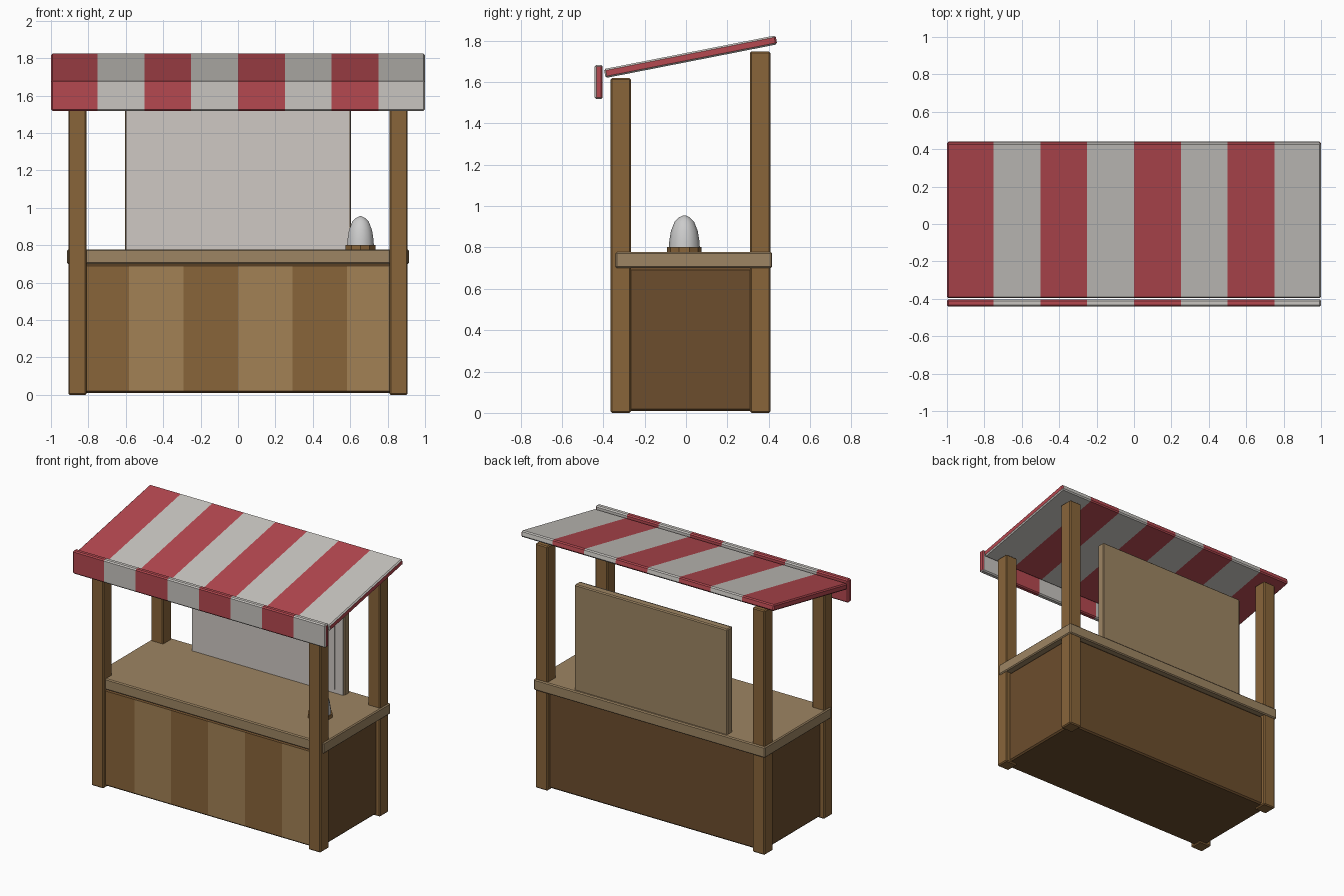
import bpy, bmesh
from math import radians, sin, cos, pi, atan2
from mathutils import Matrix

if "Cube" in bpy.data.objects:
    bpy.data.objects.remove(bpy.data.objects["Cube"])


def mat(name, r, g, b):
    m = bpy.data.materials.new(name)
    m.diffuse_color = (r, g, b, 1)
    m.use_nodes = True
    m.node_tree.nodes["Principled BSDF"].inputs["Base Color"].default_value = m.diffuse_color
    return m


RED = mat("red_cloth", 0.46, 0.065, 0.08)
WHITE = mat("white_cloth", 0.58, 0.56, 0.53)
WOOD = mat("wood", 0.25, 0.13, 0.042)
LIGHT = mat("light_wood", 0.36, 0.22, 0.09)
DARK = mat("dark_wood", 0.15, 0.075, 0.026)
TOP = mat("counter_wood", 0.34, 0.235, 0.125)
BOARD = mat("board_face", 0.62, 0.58, 0.55)


def finish(bm, name, mats, bevel=0.0):
    me = bpy.data.meshes.new(name)
    bm.to_mesh(me)
    bm.free()
    for m in mats:
        me.materials.append(m)
    ob = bpy.data.objects.new(name, me)
    bpy.context.collection.objects.link(ob)
    if bevel:
        b = ob.modifiers.new("edges", 'BEVEL')
        b.width = bevel
        b.segments = 1
        b.limit_method = 'ANGLE'
    return ob


def box(name, lo, hi, mats, bevel=0.007, cuts=0, pick=None, tilt=0.0):
    """Box from corner to corner, sliced along x, with a material picked per face."""
    size = [h - l for l, h in zip(lo, hi)]
    mid = [(h + l) / 2 for l, h in zip(lo, hi)]
    bm = bmesh.new()
    bmesh.ops.create_cube(bm, size=1)
    bmesh.ops.scale(bm, vec=size, verts=bm.verts)
    for i in range(1, cuts):
        x = -size[0] / 2 + size[0] * i / cuts
        bmesh.ops.bisect_plane(bm, geom=bm.verts[:] + bm.edges[:] + bm.faces[:],
                               plane_co=(x, 0, 0), plane_no=(1, 0, 0))
    bm.normal_update()
    if pick:
        for f in bm.faces:
            stripe = int((f.calc_center_median().x / size[0] + 0.5) * cuts)
            f.material_index = pick(stripe, f.normal)
    bmesh.ops.rotate(bm, cent=(0, 0, 0), matrix=Matrix.Rotation(tilt, 3, 'X'), verts=bm.verts)
    bmesh.ops.translate(bm, vec=mid, verts=bm.verts)
    return finish(bm, name, mats, bevel)


# Four corner posts, the back pair taller
for side, sx in (("left", -1), ("right", 1)):
    a, b = sorted((sx * 0.81, sx * 0.907))
    box(f"front_post_{side}", (a, -0.364, 0), (b, -0.267, 1.62), [WOOD])
    box(f"back_post_{side}", (a, 0.31, 0), (b, 0.408, 1.748), [WOOD])

# Stall body with alternating planks on the front face only
box("stall_body", (-0.875, -0.338, 0.01), (0.875, 0.38, 0.70), [DARK, WOOD, LIGHT], 0.01, 6,
    lambda i, n: 1 + i % 2 if n.y < -0.5 else 0)

# Counter
box("counter_top", (-0.915, -0.34, 0.70), (0.915, 0.417, 0.778), [TOP])

# Back board with pale face and inner panel
box("back_board", (-0.605, 0.34, 0.77), (0.605, 0.398, 1.53), [TOP])
box("board_face", (-0.597, 0.334, 0.775), (0.597, 0.345, 1.525), [BOARD], 0)
box("board_panel", (-0.533, 0.330, 0.805), (0.533, 0.336, 1.495), [BOARD], 0)


# Striped awning and its front valance, with red ends
def cloth(i, n):
    return 0 if abs(n.x) > 0.5 else i % 2


box("awning", (-1, 0.022 - 0.423, 1.7225 - 0.022), (1, 0.022 + 0.423, 1.7225 + 0.022),
    [RED, WHITE], 0.008, 8, cloth, radians(11.1))
box("valance", (-1, -0.442, 1.518), (1, -0.403, 1.683), [RED, WHITE], 0.008, 8, cloth)


# Small domed bell on a round wooden base
def lathe(name, profile, mats, sides=10):
    bm = bmesh.new()
    rings = [[bm.verts.new((0.655 + r * sin(2 * pi * k / sides),
                            -0.008 + r * cos(2 * pi * k / sides), z))
              for k in range(sides)] for r, z in profile]
    for lo, hi in zip(rings, rings[1:]):
        for k in range(sides):
            j = (k + 1) % sides
            bm.faces.new((lo[k], lo[j], hi[j], hi[k]))
    bm.faces.new(rings[0])
    bm.faces.new(rings[-1])
    bmesh.ops.recalc_face_normals(bm, faces=bm.faces)
    return finish(bm, name, mats)


lathe("bell_base", [(0.083, 0.775), (0.083, 0.802)], [WOOD])
bell = lathe("bell_dome", [(0.075, 0.80), (0.073, 0.83), (0.065, 0.88),
                           (0.047, 0.925), (0.025, 0.946), (0.006, 0.955)], [])
bpy.context.view_layer.objects.active = bell
bell.select_set(True)
bpy.ops.object.shade_smooth_by_angle(angle=radians(50))
